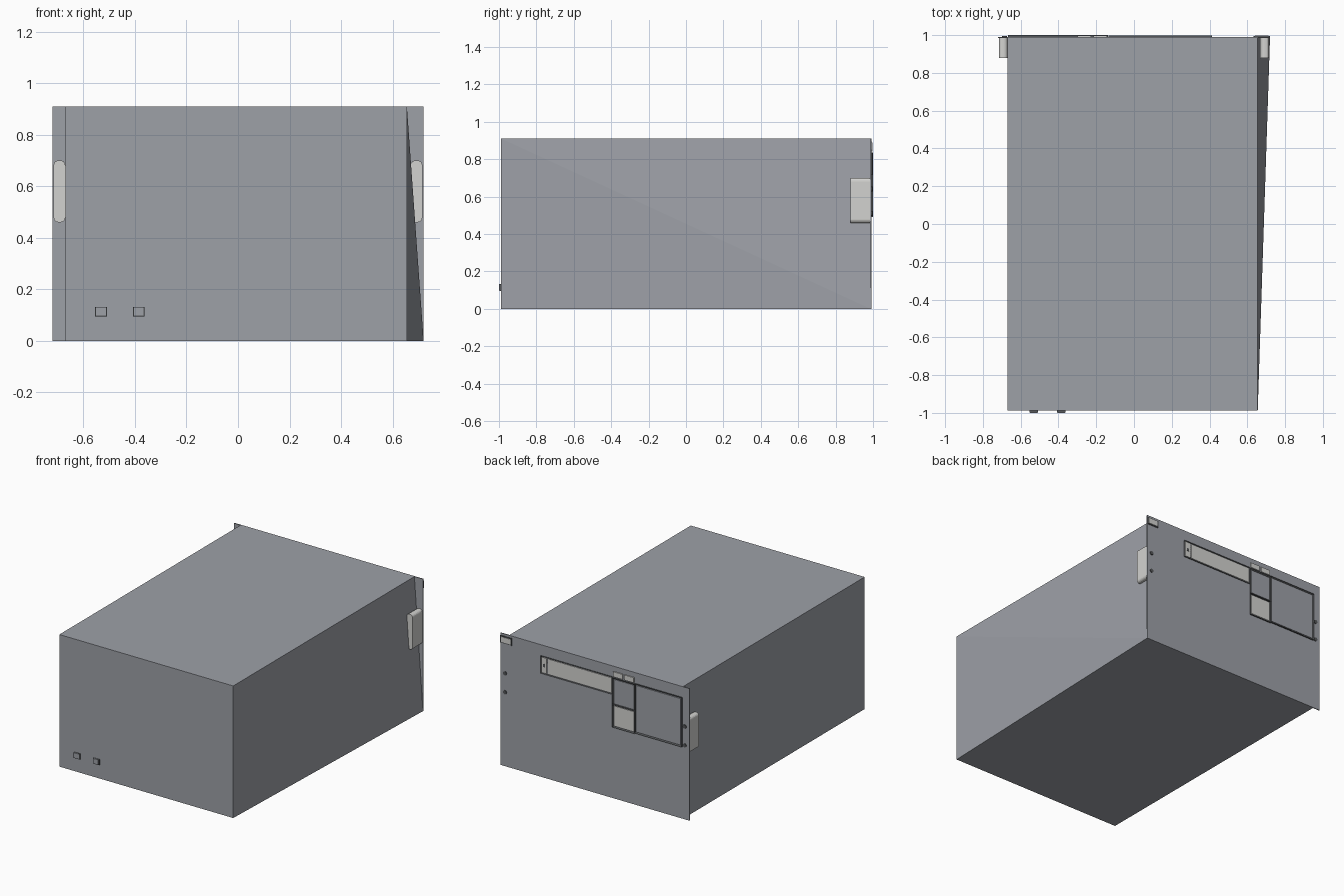
import bpy, bmesh
from mathutils import Vector

if "Cube" in bpy.data.objects:
    bpy.data.objects.remove(bpy.data.objects["Cube"])


def material(name, rgb):
    m = bpy.data.materials.new(name)
    m.diffuse_color = (*rgb, 1)
    m.use_nodes = True
    m.node_tree.nodes["Principled BSDF"].inputs["Base Color"].default_value = m.diffuse_color
    return m


STEEL = material("steel grey", (0.34, 0.355, 0.39))
LIGHT = material("light grey", (0.65, 0.65, 0.63))
DARK = material("dark grey", (0.09, 0.095, 0.10))


def finish(bm, name, mat):
    bmesh.ops.recalc_face_normals(bm, faces=bm.faces)
    me = bpy.data.meshes.new(name)
    bm.to_mesh(me)
    bm.free()
    me.materials.append(mat)
    ob = bpy.data.objects.new(name, me)
    bpy.context.collection.objects.link(ob)
    return ob


def box(name, x, y, z, mat, round_y=0):
    """Box from (min, max) ranges; round_y rounds the edges running along y."""
    bm = bmesh.new()
    bmesh.ops.create_cube(bm, size=1)
    for v in bm.verts:
        v.co = Vector([r[0] if c < 0 else r[1] for r, c in zip((x, y, z), v.co)])
    if round_y:
        edges = [e for e in bm.edges if abs(e.verts[0].co.y - e.verts[1].co.y) > 1e-5]
        bmesh.ops.bevel(bm, geom=edges, offset=round_y, segments=4, profile=0.5, affect='EDGES')
    return finish(bm, name, mat)


def frame(name, x, z, w, y):
    """Thin rectangular rim lying in the xz plane."""
    bm = bmesh.new()
    bmesh.ops.create_cube(bm, size=1)
    for v in bm.verts:
        v.co = Vector([r[0] if c < 0 else r[1] for r, c in zip((x, y, z), v.co)])
    face = max(bm.faces, key=lambda f: f.calc_center_median().y)
    bmesh.ops.inset_region(bm, faces=[face], thickness=w)
    bmesh.ops.translate(bm, verts=face.verts, vec=(0, y[0] - y[1] + 0.001, 0))
    return finish(bm, name, DARK)


# Case body: the right wall's rear lower corner flares out, split along one diagonal
bm = bmesh.new()
pts = [(-.67, -.988, 0), (.655, -.988, 0), (.72, .986, 0), (-.67, .986, 0),
       (-.67, -.988, .91), (.655, -.988, .91), (.655, .986, .91), (-.67, .986, .91)]
vs = [bm.verts.new(p) for p in pts]
for f in [(0, 1, 2, 3), (4, 5, 6, 7), (0, 1, 5, 4), (3, 2, 6, 7), (0, 3, 7, 4),
          (1, 2, 5), (2, 6, 5)]:
    bm.faces.new([vs[i] for i in f])
finish(bm, "case_body", STEEL)

# Rack panel with mounting ears
box("rack_panel", (-.72, .72), (.985, .991), (0, .91), STEEL)

# Handles behind each ear, with a pair of screws on the panel face
for side, s in (("left", -1), ("right", 1)):
    xr = sorted((s * .67, s * .715))
    box(f"{side}_handle", xr, (.88, .985), (.46, .70), LIGHT, .018)
    for i, z in enumerate((.51, .64)):
        bm = bmesh.new()
        bmesh.ops.create_cone(bm, cap_ends=True, segments=16, radius1=.013, radius2=.013, depth=.006)
        for v in bm.verts:
            v.co = Vector((v.co.x + s * .685, .993 + v.co.z, v.co.y + z))
        finish(bm, f"{side}_screw_{i + 1}", DARK)

# Slim drive slot: rim, end cap and long cover
frame("drive_slot_rim", (-.135, .412), (.716, .836), .006, (.99, .997))
box("drive_slot_cover", (-.129, .355), (.99, .995), (.724, .828), LIGHT)
box("drive_slot_end", (.365, .405), (.99, .996), (.723, .829), LIGHT)
box("drive_slot_button", (.376, .392), (.99, .998), (.765, .785), DARK)

# Control bays: upper, lower and the large door
frame("upper_bay_rim", (-.31, -.137), (.645, .832), .01, (.99, 1.0))
box("upper_bay_cover", (-.30, -.147), (.99, .995), (.655, .822), STEEL)
frame("lower_bay_rim", (-.31, -.137), (.492, .65), .01, (.99, 1.0))
box("lower_bay_cover", (-.30, -.147), (.99, .995), (.502, .64), LIGHT)
frame("large_door_rim", (-.667, -.305), (.496, .836), .01, (.99, 1.0))
box("large_door", (-.657, -.315), (.99, .996), (.506, .826), STEEL)

# Indicator plates above the bays
for i, x in enumerate((-.178, -.264)):
    box(f"indicator_{i + 1}", (x - .036, x + .036), (.99, .998), (.84, .875), LIGHT)

# Corner badge plate with its dark backing
box("corner_badge_back", (.632, .72), (.99, .995), (.845, .895), DARK)
box("corner_badge", (.64, .713), (.99, .998), (.852, .888), LIGHT)

# Small sockets on the opposite wall: steel block in a dark rim
for i, x in enumerate((-.531, -.385)):
    box(f"socket_rim_{i + 1}", (x - .023, x + .023), (-.997, -.987), (.095, .132), DARK)
    box(f"socket_{i + 1}", (x - .019, x + .019), (-1.0, -.99), (.099, .132), STEEL)
